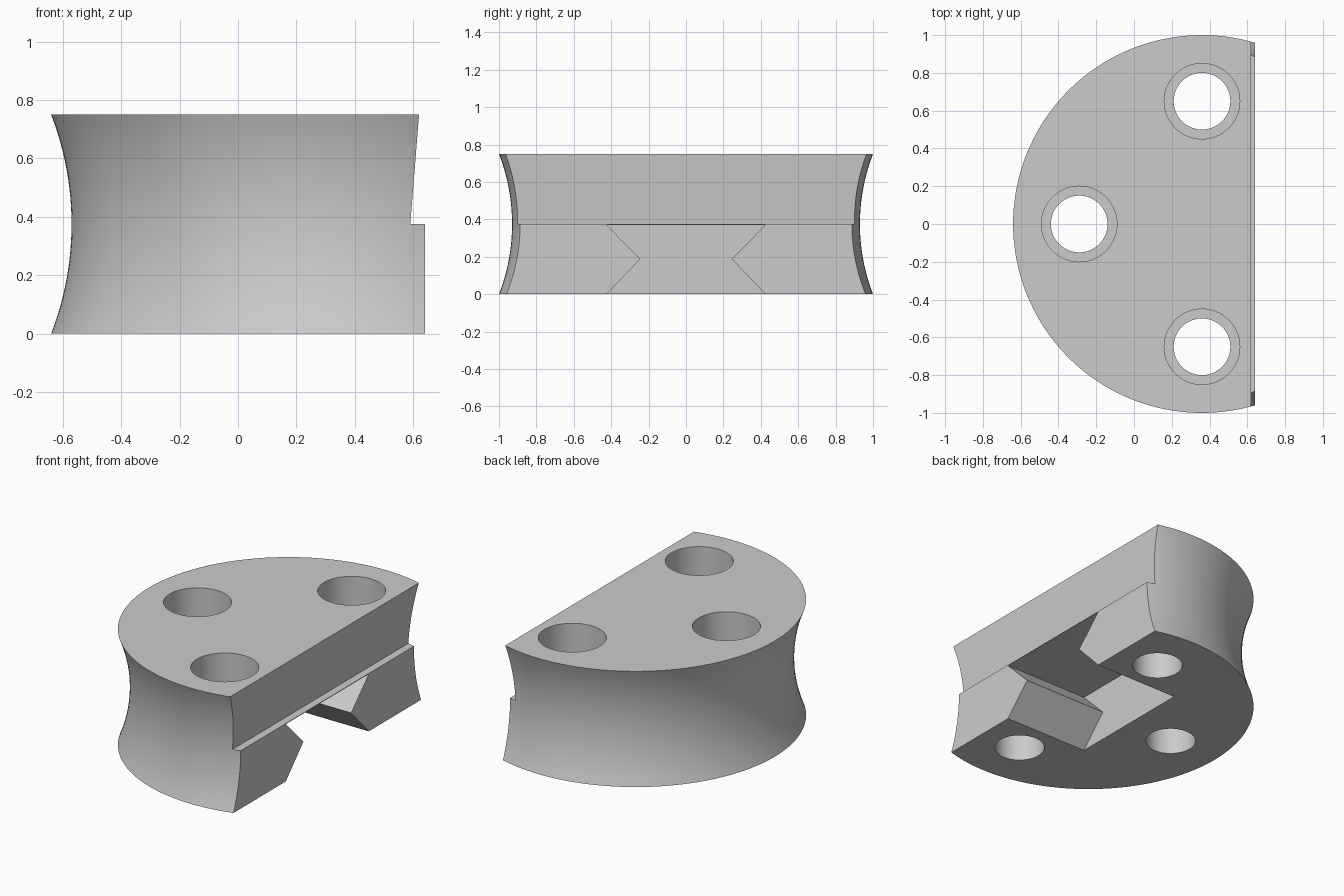
import bpy, bmesh, math
from mathutils import Vector

cube = bpy.data.objects.get("Cube")
if cube:
    bpy.data.objects.remove(cube, do_unlink=True)

grey = bpy.data.materials.new("plain grey")
grey.use_nodes = True
grey.diffuse_color = (0.6, 0.6, 0.6, 1)
grey.node_tree.nodes["Principled BSDF"].inputs["Base Color"].default_value = (0.6, 0.6, 0.6, 1)

HEIGHT = 0.75
MID = HEIGHT / 2
AXIS_X = 0.36


def finish(name, bm):
    bmesh.ops.recalc_face_normals(bm, faces=bm.faces)
    mesh = bpy.data.meshes.new(name)
    bm.to_mesh(mesh)
    bm.free()
    mesh.materials.append(grey)
    obj = bpy.data.objects.new(name, mesh)
    bpy.context.collection.objects.link(obj)
    return obj


def lathe(name, profile, x, y, steps):
    """Closed solid of revolution from (radius, z) pairs."""
    bm = bmesh.new()
    rings = []
    for r, z in profile:
        angles = [math.tau * i / steps for i in range(steps)]
        rings.append([bm.verts.new((x + r * math.cos(a), y + r * math.sin(a), z)) for a in angles])
    for low, high in zip(rings, rings[1:]):
        for i in range(steps):
            j = (i + 1) % steps
            bm.faces.new((low[i], low[j], high[j], high[i]))
    bm.faces.new(rings[0])
    bm.faces.new(rings[-1])
    return finish(name, bm)


def prism(name, points, direction):
    """Solid swept from a flat outline along a direction."""
    bm = bmesh.new()
    face = bm.faces.new([bm.verts.new(p) for p in points])
    swept = bmesh.ops.extrude_face_region(bm, geom=[face])["geom"]
    verts = [v for v in swept if isinstance(v, bmesh.types.BMVert)]
    bmesh.ops.translate(bm, verts=verts, vec=Vector(direction))
    return finish(name, bm)


def cut(body, cutter):
    cutter.hide_render = True
    mod = body.modifiers.new(cutter.name, "BOOLEAN")
    mod.operation = "DIFFERENCE"
    mod.solver = "EXACT"
    mod.object = cutter
    bpy.context.view_layer.objects.active = body
    bpy.ops.object.modifier_apply(modifier=mod.name)
    bpy.data.objects.remove(cutter, do_unlink=True)


# Round body with a concave arc for its side
SAG = 0.07
arc = (MID ** 2 + SAG ** 2) / (2 * SAG)
profile = []
for i in range(25):
    z = HEIGHT * i / 24
    profile.append((1 - SAG + arc - math.sqrt(arc ** 2 - (z - MID) ** 2), z))
body = lathe("clamp_block", profile, AXIS_X, 0, 160)

# Flat side: upright below, a leaning recessed face above the ledge
side = [(0.64, -0.1), (0.64, MID), (0.59, MID), (0.624, 0.8), (1.6, 0.8), (1.6, -0.1)]
cut(body, prism("flat_side_cutter", [(x, -1.2, z) for x, z in side], (0, 2.4, 0)))

# Pocket pinched at half its height, open at the bottom and flat side
half = [(0.52, -0.1), (0.245, 0.188), (0.425, 0.371)]
outline = half + [(-y, z) for y, z in reversed(half)]
cut(body, prism("pocket_cutter", [(0.04, y, z) for y, z in outline], (0.8, 0, 0)))

# Three counterbored bolt holes
bore = [(0.15, -0.1), (0.15, MID), (0.2, MID), (0.2, 0.85)]
for x, y in [(-0.29, 0), (AXIS_X, 0.65), (AXIS_X, -0.65)]:
    cut(body, lathe("bolt_hole_cutter", bore, x, y, 64))

bpy.ops.object.select_all(action="DESELECT")
body.select_set(True)
bpy.context.view_layer.objects.active = body
bpy.ops.object.shade_smooth_by_angle(angle=math.radians(30))
